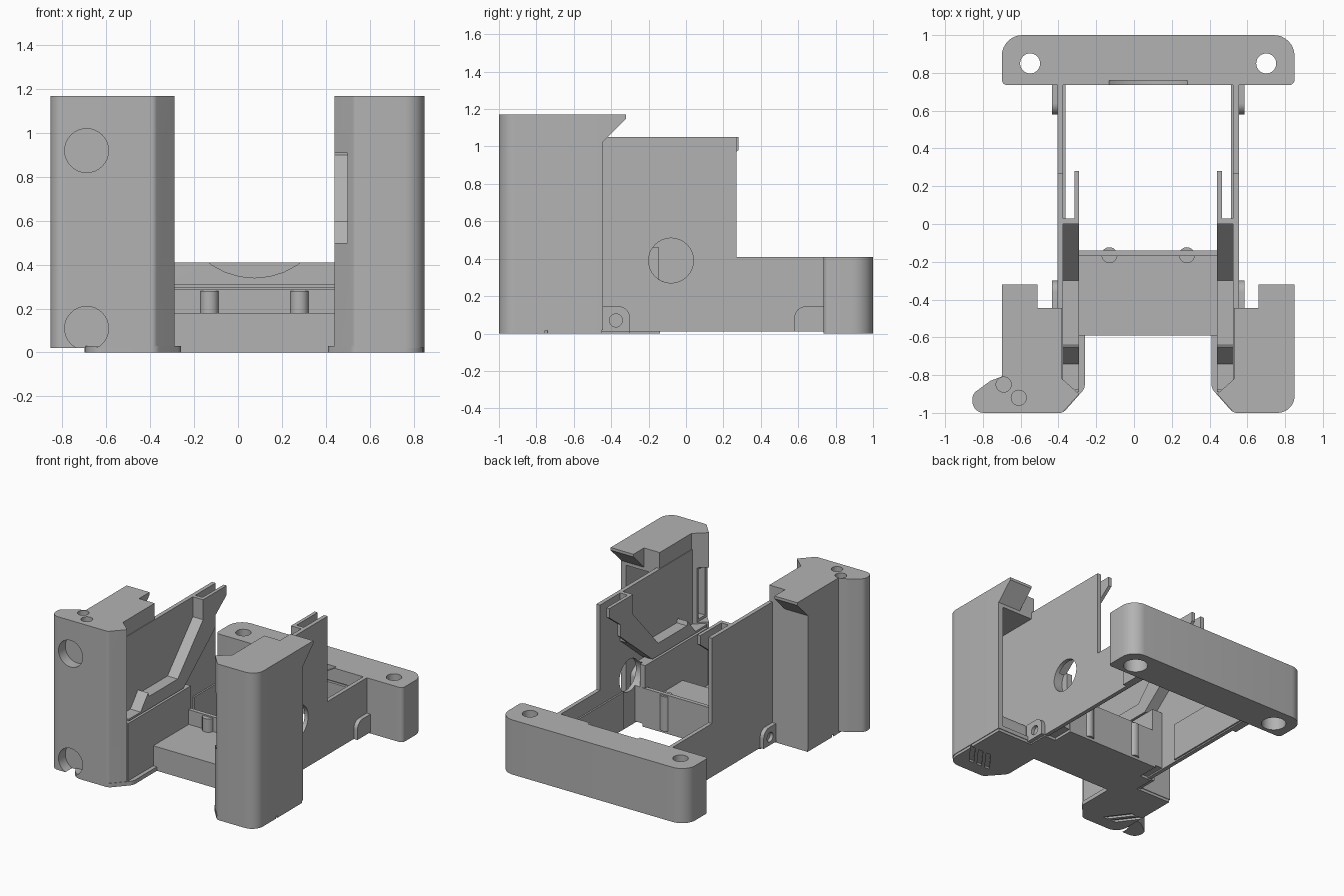
import bpy, bmesh, math
from mathutils import Vector, Matrix

old = bpy.data.objects.get("Cube")
if old:
    bpy.data.objects.remove(old, do_unlink=True)

MID = 0.075  # mirror plane of the frame
grey = bpy.data.materials.new("plain grey")
grey.use_nodes = True
grey.diffuse_color = (0.45, 0.45, 0.45, 1)
grey.node_tree.nodes["Principled BSDF"].inputs["Base Color"].default_value = (0.45, 0.45, 0.45, 1)


def outline(pts):
    """Points (a, b) or (a, b, radius); a radius rounds that corner."""
    out = []
    for i, p in enumerate(pts):
        c = Vector(p[:2])
        if len(p) == 2:
            out.append(c)
            continue
        d1 = (Vector(pts[i - 1][:2]) - c).normalized()
        d2 = (Vector(pts[(i + 1) % len(pts)][:2]) - c).normalized()
        half = d1.angle(d2) / 2
        t = p[2] / math.tan(half)
        centre = c + (d1 + d2).normalized() * (p[2] / math.sin(half))
        r1, r2 = c + d1 * t - centre, c + d2 * t - centre
        sweep = r1.angle_signed(r2)
        for k in range(9):
            out.append(centre + Matrix.Rotation(-sweep * k / 8, 2) @ r1)
    return out


def prism(name, pts, axis, lo, hi, side=0):
    """Extrude an outline along an axis; side places it left (1) or right (-1)."""
    bm = bmesh.new()
    place = {"x": lambda a, b, h: (h, a, b),
             "y": lambda a, b, h: (a, h, b),
             "z": lambda a, b, h: (a, b, h)}[axis]
    face = bm.faces.new([bm.verts.new(place(p[0], p[1], lo)) for p in outline(pts)])
    new = bmesh.ops.extrude_face_region(bm, geom=[face])["geom"]
    shift = Vector(place(0, 0, hi - lo))
    bmesh.ops.translate(bm, vec=shift, verts=[g for g in new if isinstance(g, bmesh.types.BMVert)])
    if side:
        for v in bm.verts:
            v.co.x = MID + side * v.co.x
    bmesh.ops.recalc_face_normals(bm, faces=bm.faces)
    mesh = bpy.data.meshes.new(name)
    bm.to_mesh(mesh)
    bm.free()
    mesh.materials.append(grey)
    ob = bpy.data.objects.new(name, mesh)
    bpy.context.collection.objects.link(ob)
    return ob


def box(name, x, y, z, side=0):
    return prism(name, [(x[0], y[0]), (x[1], y[0]), (x[1], y[1]), (x[0], y[1])], "z", z[0], z[1], side)


def disc(axis, a, b, r, lo, hi, side=0):
    ring = [(a + r * math.cos(k * math.tau / 32), b + r * math.sin(k * math.tau / 32)) for k in range(32)]
    return prism("cutter", ring, axis, lo, hi, side)


def combine(ob, others, mode="DIFFERENCE"):
    bpy.context.view_layer.objects.active = ob
    for other in others:
        mod = ob.modifiers.new("cut", "BOOLEAN")
        mod.operation, mod.solver, mod.object = mode, "EXACT", other
        bpy.ops.object.modifier_apply(modifier=mod.name)
        bpy.data.objects.remove(other, do_unlink=True)


for side, word in ((1, "left"), (-1, "right")):
    # Column with chamfered inner corner
    column = prism(word + "_column", [(0.455, -0.445), (0.775, -0.445), (0.775, -1, 0.09), (0.455, -1, 0.03),
                                      (0.365, -0.9), (0.455, -0.82)], "z", 0.02, 1.17, side)
    if side < 0:
        ear = prism("ear", [(-0.58, -1), (-0.855, -1, 0.06), (-0.855, -0.9, 0.05), (-0.76, -0.83, 0.06),
                            (-0.68, -0.8), (-0.58, -0.8)], "z", 0.02, 1.17)
        combine(column, [ear], "UNION")
    # Deep pocket open to the back, and a slim window to the front
    combine(column, [
        box("cutter", (0.48, 0.735), (-0.88, -0.4), (0.05, 1.0), side),
        box("cutter", (0.33, 0.425), (-1.05, -0.8), (0.5, 0.91), side),
        box("cutter", (0.4, 0.53), (-0.94, -0.86), (0.52, 0.89), side)])
    if side < 0:
        combine(column, [disc("y", -0.69, z, 0.1, -1.05, -0.92) for z in (0.11, 0.92)])
        combine(column, [disc("z", a, b, 0.04, 1.08, 1.2) for a, b in ((-0.69, -0.85), (-0.61, -0.92))])
    # Lower block at the bottom of the pocket
    prism(word + "_pocket_block", [(-0.88, 0.04), (-0.5, 0.04), (-0.5, 0.17, 0.05), (-0.7, 0.3, 0.1), (-0.88, 0.42)],
          "x", 0.475, 0.74, side)
    # Hooked lip above the pocket
    prism(word + "_hook", [(-0.46, 1.17), (-0.32, 1.17), (-0.32, 1.15), (-0.445, 1.025), (-0.46, 1.025)],
          "x", 0.585, 0.775, side)
    # Foot plate with diagonal slots
    foot = prism(word + "_foot", [(0.335, -0.59), (0.335, -0.87, 0.06), (0.45, -1, 0.05), (0.77, -1, 0.09),
                                  (0.77, -0.45), (0.48, -0.45), (0.48, -0.3), (0.335, -0.3)], "z", 0, 0.03, side)
    combine(foot, [prism("cutter", [(0.48 + d, -0.9), (0.52 + d, -0.9), (0.64 + d, -0.74), (0.6 + d, -0.74)],
                         "z", -0.05, 0.015, side) for d in (0, 0.07, 0.14)])
    # Outer wall: tall at the front, low towards the back bar
    wall = prism(word + "_wall", [(-0.46, 0.01), (0.75, 0.01), (0.75, 0.41), (0.27, 0.41), (0.27, 1.05), (-0.46, 1.05)],
                 "x", 0.45, 0.48, side)
    # Wall behind the slide, running forward to the column
    prism(word + "_front_wall", [(-0.84, 0.03), (-0.45, 0.03), (-0.45, 1.05), (-0.84, 1.05)], "x", 0.45, 0.475, side)
    prism(word + "_wall_rib", [(0, 0.02), (0.74, 0.02), (0.74, 0.3), (0, 0.3)], "x", 0.438, 0.452, side)
    # Slide with a ramp, and its thin rear fork
    prism(word + "_slide", [(-0.88, 0.49), (-0.74, 0.49), (-0.65, 0.6), (-0.64, 0.57), (-0.3, 0.57), (0, 0.9),
                            (0, 1.05), (0.03, 1.05), (0.03, 0.69), (-0.23, 0.475), (-0.88, 0.475)],
          "x", 0.365, 0.455, side)
    prism(word + "_fork", [(0.02, 1.05), (0.28, 1.05), (0.28, 0.98), (0.15, 0.88), (0.15, 0.79), (0.02, 0.68)],
          "x", 0.365, 0.39, side)
    # Side block under the slide
    block = prism(word + "_side_block", [(-0.89, 0.02), (-0.145, 0.02), (-0.145, 0.46), (-0.89, 0.46)],
                  "x", 0.365, 0.455, side)
    if side > 0:
        combine(wall, [disc("x", -0.08, 0.39, 0.12, 0.4, 0.55, side)])
        combine(block, [disc("x", -0.08, 0.39, 0.12, 0.41, 0.55, side)])
    # Screw lugs at the foot of the wall
    lug = prism(word + "_front_lug", [(-0.46, 0.01), (-0.3, 0.01), (-0.3, 0.145, 0.06), (-0.46, 0.145)],
                "x", 0.475, 0.51, side)
    combine(lug, [disc("x", -0.375, 0.07, 0.035, 0.485, 0.55, side)])
    prism(word + "_rear_lug", [(0.58, 0.01), (0.75, 0.01), (0.75, 0.145), (0.58, 0.145, 0.06)],
          "x", 0.475, 0.51, side)

# Floor between the sides, with a low cross wall
box("floor", (-0.31, 0.46), (-0.59, -0.15), (0, 0.18))
box("cross_wall", (-0.31, 0.46), (-0.17, -0.14), (0, 0.29))
for x in (-0.13, 0.28):
    disc("z", x, -0.165, 0.042, 0.02, 0.28).name = "cross_wall_bead"

# Back bar with screw holes and a shallow thumb recess
bar = prism("back_bar", [(-0.7, 0.735, 0.03), (0.85, 0.735, 0.03), (0.85, 1, 0.11), (-0.7, 1, 0.11)], "z", 0.0, 0.41)
cutters = []
for x in (-0.55, 0.7):
    cutters += [disc("z", x, 0.85, 0.053, -0.1, 0.5), disc("z", x, 0.85, 0.085, -0.1, 0.1)]
cutters.append(disc("y", MID, 0.69, 0.35, 0.7, 0.76))
cutters.append(box("cutter", (-0.29, 0.44), (0.7, 0.755), (0.295, 0.31)))
combine(bar, cutters)

# Crisp edges, smooth rounds
bpy.ops.object.select_all(action="DESELECT")
for ob in bpy.context.scene.objects:
    if ob.type == "MESH" and ob.data.materials and ob.data.materials[0] == grey:
        ob.select_set(True)
        bpy.context.view_layer.objects.active = ob
bpy.ops.object.shade_smooth_by_angle(angle=math.radians(30))
